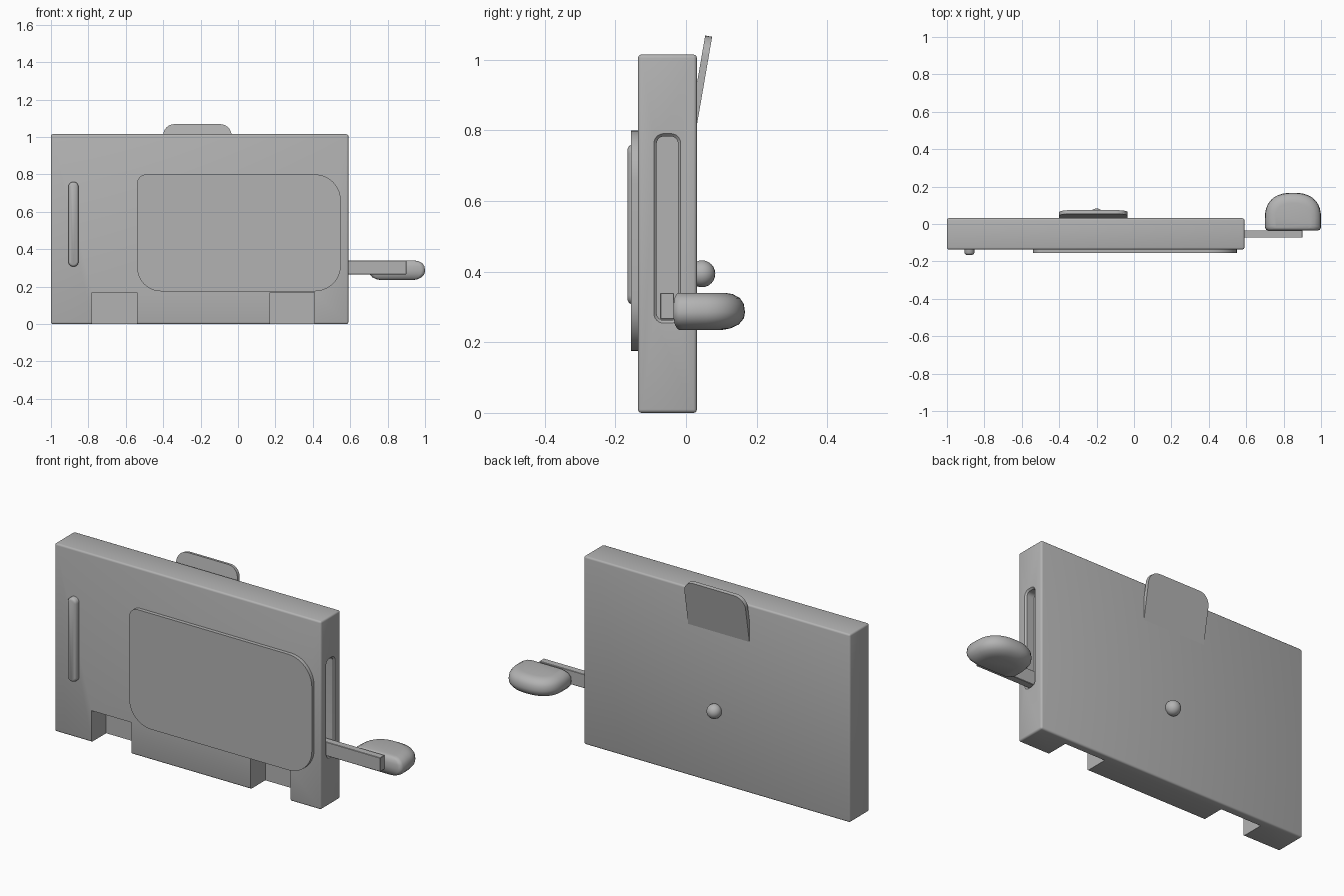
import bpy, bmesh, math
from mathutils import Matrix, Vector

old = bpy.data.objects.get("Cube")
if old:
    bpy.data.objects.remove(old, do_unlink=True)

GREY = (0.45, 0.45, 0.45, 1)
grey = bpy.data.materials.new("plain grey")
grey.use_nodes = True
grey.diffuse_color = GREY
grey.node_tree.nodes["Principled BSDF"].inputs["Base Color"].default_value = GREY


def finish(name, bm):
    bmesh.ops.recalc_face_normals(bm, faces=bm.faces[:])
    mesh = bpy.data.meshes.new(name)
    bm.to_mesh(mesh)
    bm.free()
    mesh.materials.append(grey)
    obj = bpy.data.objects.new(name, mesh)
    bpy.context.collection.objects.link(obj)
    return obj


def smooth(obj, degrees=35):
    bpy.ops.object.select_all(action="DESELECT")
    obj.select_set(True)
    bpy.context.view_layer.objects.active = obj
    bpy.ops.object.shade_smooth_by_angle(angle=math.radians(degrees))


def box(name, lo, hi, bevel=0, segments=3):
    lo, hi = Vector(lo), Vector(hi)
    bm = bmesh.new()
    bmesh.ops.create_cube(bm, size=1)
    bmesh.ops.transform(bm, verts=bm.verts[:],
                        matrix=Matrix.Translation((lo + hi) / 2) @ Matrix.Diagonal((*(hi - lo), 1)))
    if bevel:
        bmesh.ops.bevel(bm, geom=bm.edges[:], offset=bevel, segments=segments,
                        profile=0.5, affect="EDGES")
    return finish(name, bm)


def loft(name, rings):
    bm = bmesh.new()
    loops = [[bm.verts.new(p) for p in ring] for ring in rings]
    for a, b in zip(loops, loops[1:]):
        for i in range(len(a)):
            j = (i + 1) % len(a)
            bm.faces.new((a[i], a[j], b[j], b[i]))
    bm.faces.new(loops[0])
    bm.faces.new(loops[-1])
    return finish(name, bm)


def rounded_rect(u0, u1, v0, v1, radii, steps=8):
    """Outline with radii for corners: low-left, low-right, top-right, top-left."""
    points = []
    corners = ((u0, v0, 1, 1), (u1, v0, -1, 1), (u1, v1, -1, -1), (u0, v1, 1, -1))
    for k, ((u, v, su, sv), r) in enumerate(zip(corners, radii)):
        for s in range(steps + 1):
            a = math.pi + (k + s / steps) * math.pi / 2
            points.append((u + su * r + r * math.cos(a), v + sv * r + r * math.sin(a)))
    return points


def cut(target, cutter):
    cutter.hide_render = True
    mod = target.modifiers.new("cut", "BOOLEAN")
    mod.operation, mod.solver, mod.object = "DIFFERENCE", "EXACT", cutter
    bpy.context.view_layer.objects.active = target
    bpy.ops.object.modifier_apply(modifier=mod.name)
    bpy.data.objects.remove(cutter, do_unlink=True)


# Case with two foot notches and a side slot
FRONT, BACK, SIDE = -0.136, 0.031, 0.59
case = box("case", (-1, FRONT, 0), (SIDE, BACK, 1.015), bevel=0.01)
for x0, x1 in ((-0.78, -0.54), (0.17, 0.41)):
    cut(case, box("notch_cutter", (x0, FRONT - 0.1, -0.1), (x1, -0.01, 0.17)))


def slot_ring(x, grow):
    return [(x, y, z) for y, z in rounded_rect(-0.083 - grow, -0.023 + grow, 0.262 - grow,
                                               0.783 + grow, [0.02 + grow] * 4)]


cut(case, loft("slot_cutter", [slot_ring(SIDE - 0.05, 0), slot_ring(SIDE - 0.008, 0),
                               slot_ring(SIDE, 0.008), slot_ring(SIDE + 0.02, 0.008)]))
smooth(case)

# Front panel with one tight corner
outline = rounded_rect(-0.54, 0.55, 0.175, 0.80, (0.13, 0.14, 0.14, 0.05), steps=10)
panel = loft("front_panel", [[(x, y, z) for x, z in outline] for y in (-0.156, FRONT + 0.005)])
smooth(panel)

# Slim grip bar with a rounded face
bar_rings = []
for y, inset in ((FRONT + 0.005, 0), (-0.154, 0), (-0.161, 0.004), (-0.165, 0.011)):
    ring = rounded_rect(-0.907 + inset, -0.853 - inset, 0.307 + inset, 0.76 - inset,
                        [0.026 - inset] * 4, steps=6)
    bar_rings.append([(x, y, z) for x, z in ring])
smooth(loft("grip_bar", bar_rings), 50)

# Tilted tab at the back
tab_outline = rounded_rect(-0.40, -0.035, 0, 0.253, (0.001, 0.001, 0.06, 0.06))
tab = loft("back_tab", [[(x, y, z) for x, z in tab_outline] for y in (-0.02, 0)])
tab.data.transform(Matrix.Translation((0, BACK, 0.816)) @ Matrix.Rotation(-0.171, 4, "X"))
smooth(tab)

# Round button at the back
bm = bmesh.new()
bmesh.ops.create_uvsphere(bm, u_segments=20, v_segments=12, radius=0.038,
                          matrix=Matrix.Translation((-0.2, 0.045, 0.394)))
smooth(finish("back_button", bm), 60)

# Lever arm leaving the slot
box("lever_arm", (SIDE - 0.05, -0.073, 0.265), (0.90, -0.034, 0.34), bevel=0.002, segments=1)


# Rounded paddle, flat towards the front
def paddle_ring(z, inset, steps=20):
    half, front, back, mid = 0.15 - inset, -0.036 + inset * 0.25, 0.167 - inset, 0.03
    points = [(-half, front + 0.018), (-half + 0.006, front + 0.005), (-half + 0.02, front),
              (half - 0.02, front), (half - 0.006, front + 0.005), (half, front + 0.018)]
    for i in range(steps + 1):
        a = math.pi * i / steps
        c, s = math.cos(a), math.sin(a)
        points.append((math.copysign(abs(c) ** 0.82, c) * half,
                       mid + abs(s) ** 0.82 * (back - mid)))
    return [(0.85 + x, y, z) for x, y in points]


levels = ((0.235, 0.065), (0.239, 0.042), (0.25, 0.018), (0.268, 0.003), (0.285, 0),
          (0.308, 0.003), (0.325, 0.014), (0.336, 0.034), (0.34, 0.055))
smooth(loft("lever_paddle", [paddle_ring(z, inset) for z, inset in levels]), 60)
